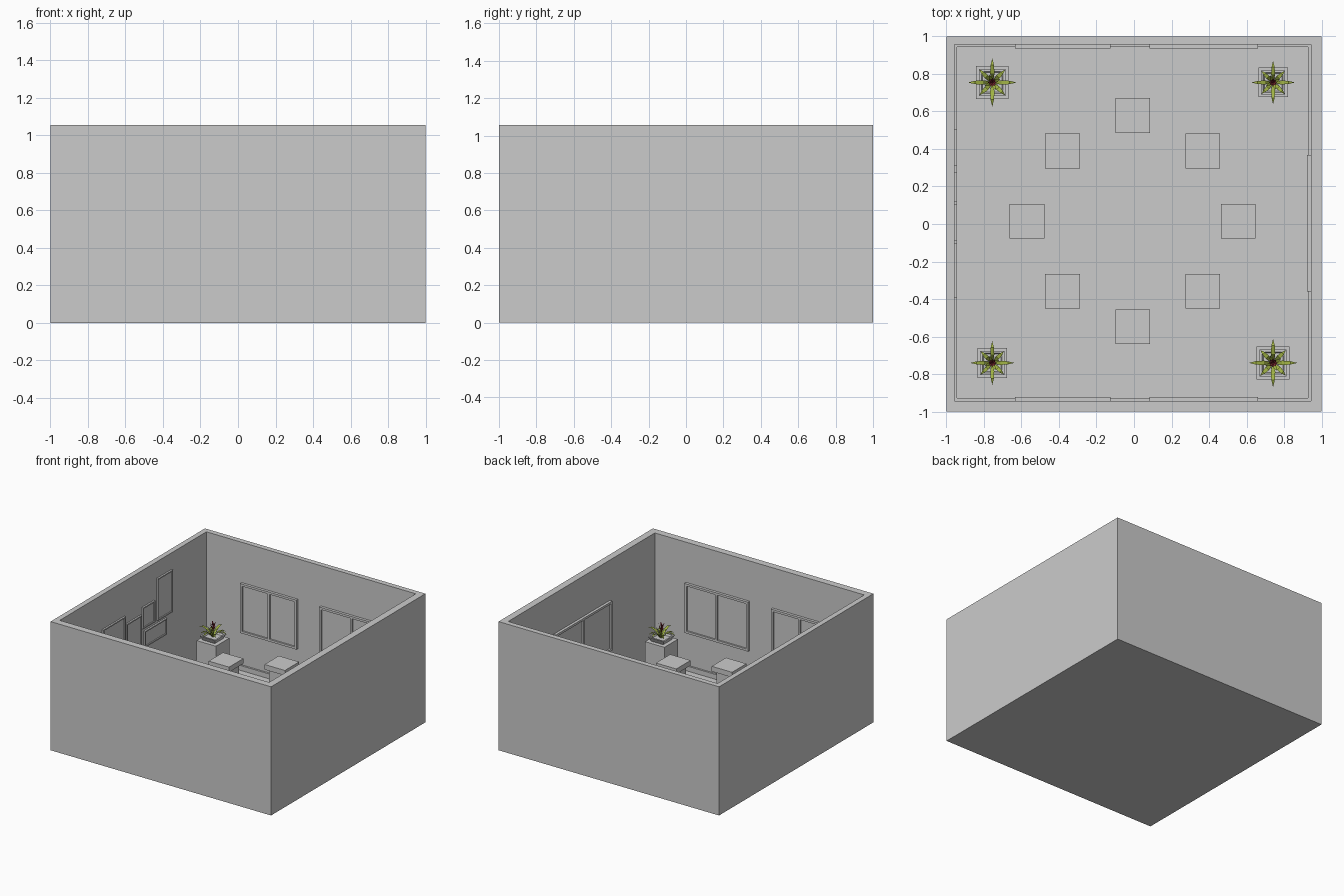
import bpy, bmesh, math
from mathutils import Vector, Matrix

if "Cube" in bpy.data.objects:
    bpy.data.objects.remove(bpy.data.objects["Cube"])

CX, CY = -0.007, 0.007      # centre of the interior
IN = 0.95                   # interior half width
FLOOR, TOP = 0.01, 1.055


def material(name, rgb):
    m = bpy.data.materials.new(name)
    m.diffuse_color = (*rgb, 1)
    m.use_nodes = True
    m.node_tree.nodes["Principled BSDF"].inputs["Base Color"].default_value = m.diffuse_color
    return m


LEAF = material("leaf_green", (0.36, 0.46, 0.06))
RED = material("dark_red", (0.22, 0.02, 0.03))


def finish(name, bm, mat=None):
    bmesh.ops.recalc_face_normals(bm, faces=bm.faces)
    return finish_raw(name, bm, mat)


def finish_raw(name, bm, mat=None):
    me = bpy.data.meshes.new(name)
    bm.to_mesh(me)
    bm.free()
    ob = bpy.data.objects.new(name, me)
    bpy.context.collection.objects.link(ob)
    if mat:
        me.materials.append(mat)
    return ob


def add_box(bm, lo, hi):
    lo, hi = Vector(lo), Vector(hi)
    m = Matrix.Translation((lo + hi) / 2) @ Matrix.Diagonal((*(hi - lo), 1))
    bmesh.ops.create_cube(bm, size=1, matrix=m)


def square_loft(bm, sections, centre=(0, 0), caps=True):
    """Stack of axis-aligned squares: (x0, x1, y0, y1, z) around a centre."""
    rings = []
    for x0, x1, y0, y1, z in sections:
        rings.append([bm.verts.new((centre[0] + x, centre[1] + y, z))
                      for x, y in ((x0, y0), (x1, y0), (x1, y1), (x0, y1))])
    for a, b in zip(rings, rings[1:]):
        for i in range(4):
            j = (i + 1) % 4
            bm.faces.new((a[i], a[j], b[j], b[i]))
    if caps:
        bm.faces.new(rings[0][::-1])
        bm.faces.new(rings[-1])


def sq(h, z):
    return (-h, h, -h, h, z)


# Room shell: outer walls, rim, inner walls and floor
bm = bmesh.new()
inner = (CX - IN, CX + IN, CY - IN, CY + IN)
square_loft(bm, [sq(1, 0), sq(1, TOP), (*inner, TOP), (*inner, FLOOR)])
finish("room_shell", bm)

# Skirting board around the floor
bm = bmesh.new()
s = IN - 0.015
square_loft(bm, [sq(IN, 0.05), sq(s, 0.05), sq(s, FLOOR)], (CX, CY), caps=False)
finish_raw("skirting_board", bm)


def wall_matrix(wall):
    """Local x runs along the wall, local y goes into the room."""
    c = Vector((CX, CY, 0))
    cols = {"back": ((1, 0), (0, -1), (0, c.y + IN)),
            "front": ((1, 0), (0, 1), (0, c.y - IN)),
            "right": ((0, 1), (-1, 0), (c.x + IN, 0)),
            "left": ((0, 1), (1, 0), (c.x - IN, 0))}[wall]
    u, n, o = cols
    return Matrix(((u[0], n[0], 0, o[0]), (u[1], n[1], 0, o[1]),
                   (0, 0, 1, 0), (0, 0, 0, 1)))


def frame(name, wall, a, b, z0, z1, bar, depth, mullion=False):
    """Rectangular frame on a wall with a pane, optionally split in two."""
    bm = bmesh.new()
    add_box(bm, (a, 0, z0), (b, depth, z0 + bar))
    add_box(bm, (a, 0, z1 - bar), (b, depth, z1))
    posts = [a, b - bar]
    if mullion:
        posts.append((a + b - bar) / 2)
    for p in posts:
        add_box(bm, (p, 0, z0 + bar), (p + bar, depth, z1 - bar))
    add_box(bm, (a + bar, 0, z0 + bar), (b - bar, depth * 0.4, z1 - bar))
    bm.transform(wall_matrix(wall))
    finish(name, bm)


# Windows on three walls
for wall in ("back", "front"):
    frame(wall + "_window_left", wall, -0.635, -0.125, 0.32, 0.725, 0.018, 0.022, True)
    frame(wall + "_window_right", wall, 0.082, 0.66, 0.32, 0.725, 0.018, 0.022, True)
frame("right_window", "right", -0.36, 0.367, 0.32, 0.725, 0.018, 0.022, True)

# Group of pictures on the left wall
pictures = [(0.31, 0.505, 0.575, 0.92), (0.12, 0.275, 0.58, 0.755),
            (0.145, 0.43, 0.42, 0.552), (-0.09, 0.105, 0.37, 0.70),
            (-0.395, -0.105, 0.57, 0.77)]
for i, p in enumerate(pictures):
    frame(f"picture_{i + 1}", "left", *p, 0.01, 0.014)

# Ring of pedestal stools
spots = [(r * math.cos(k * math.pi / 4), r * math.sin(k * math.pi / 4))
         for k in range(8) for r in [0.563 if k % 2 == 0 else 0.528]]
for i, (x, y) in enumerate(spots):
    x, y = x + CX, y + CY + 0.008
    bm = bmesh.new()
    add_box(bm, (x - 0.068, y - 0.068, FLOOR), (x + 0.068, y + 0.068, 0.335))
    add_box(bm, (x - 0.0925, y - 0.0925, 0.335), (x + 0.0925, y + 0.0925, 0.377))
    finish(f"stool_{i + 1}", bm)


def blade(bm, angle, path, width):
    """Pointed strip following (radius, height) points, widest in the middle."""
    c, s = math.cos(angle), math.sin(angle)
    rows = []
    n = len(path) - 1
    for i, (r, z) in enumerate(path):
        w = width * (0.35, 1, 0.75, 0)[i] if n == 3 else width * (0.4, 1, 0)[i]
        offs = (-w, w) if i < n else (0,)
        rows.append([bm.verts.new((r * c - o * s, r * s + o * c, z)) for o in offs])
    for a, b in zip(rows, rows[1:]):
        bm.faces.new((a[0], a[1], *b[::-1]))


# Planters in the corners: pedestal, flared pot, soil, leaves and flower
for i, (x, y, k) in enumerate([(-1, 1, 1.08), (1, 1, 0.97), (-1, -1, 0.98), (1, -1, 1.08)]):
    c = (CX + 0.748 * x, CY + 0.747 * y)
    h = 0.305
    place = Matrix.Translation((*c, h)) @ Matrix.Scale(k, 4)
    bm = bmesh.new()
    add_box(bm, (c[0] - 0.081 * k, c[1] - 0.081 * k, FLOOR),
            (c[0] + 0.081 * k, c[1] + 0.081 * k, h))
    finish(f"planter_pedestal_{i + 1}", bm)

    bm = bmesh.new()
    square_loft(bm, [sq(0.05, 0), sq(0.066, 0.033), sq(0.054, 0.033), sq(0.048, 0.02)])
    bm.transform(place)
    finish(f"plant_pot_{i + 1}", bm)

    bm = bmesh.new()
    for j in range(4):
        a = j * math.pi / 2
        blade(bm, a, [(0.006, 0.02), (0.045, 0.066), (0.085, 0.079), (0.12, 0.066)], 0.011)
        blade(bm, a + math.pi / 4, [(0.006, 0.02), (0.04, 0.058), (0.066, 0.064), (0.09, 0.052)], 0.011)
        blade(bm, a + math.pi / 8, [(0.004, 0.03), (0.024, 0.075), (0.042, 0.1)], 0.008)
    bm.transform(place)
    finish_raw(f"plant_leaves_{i + 1}", bm, LEAF)

    bm = bmesh.new()
    bmesh.ops.create_cone(bm, cap_ends=True, segments=5, radius1=0.005, radius2=0.003,
                          depth=0.1, matrix=Matrix.Translation((0, 0, 0.07)))
    for j in range(8):
        z = 0.1 if j % 2 else 0.075
        blade(bm, j * math.pi / 4, [(0.002, z), (0.013, z + 0.018), (0.022, z + 0.034)], 0.006)
    bm.transform(place)
    finish_raw(f"plant_flower_{i + 1}", bm, RED)
